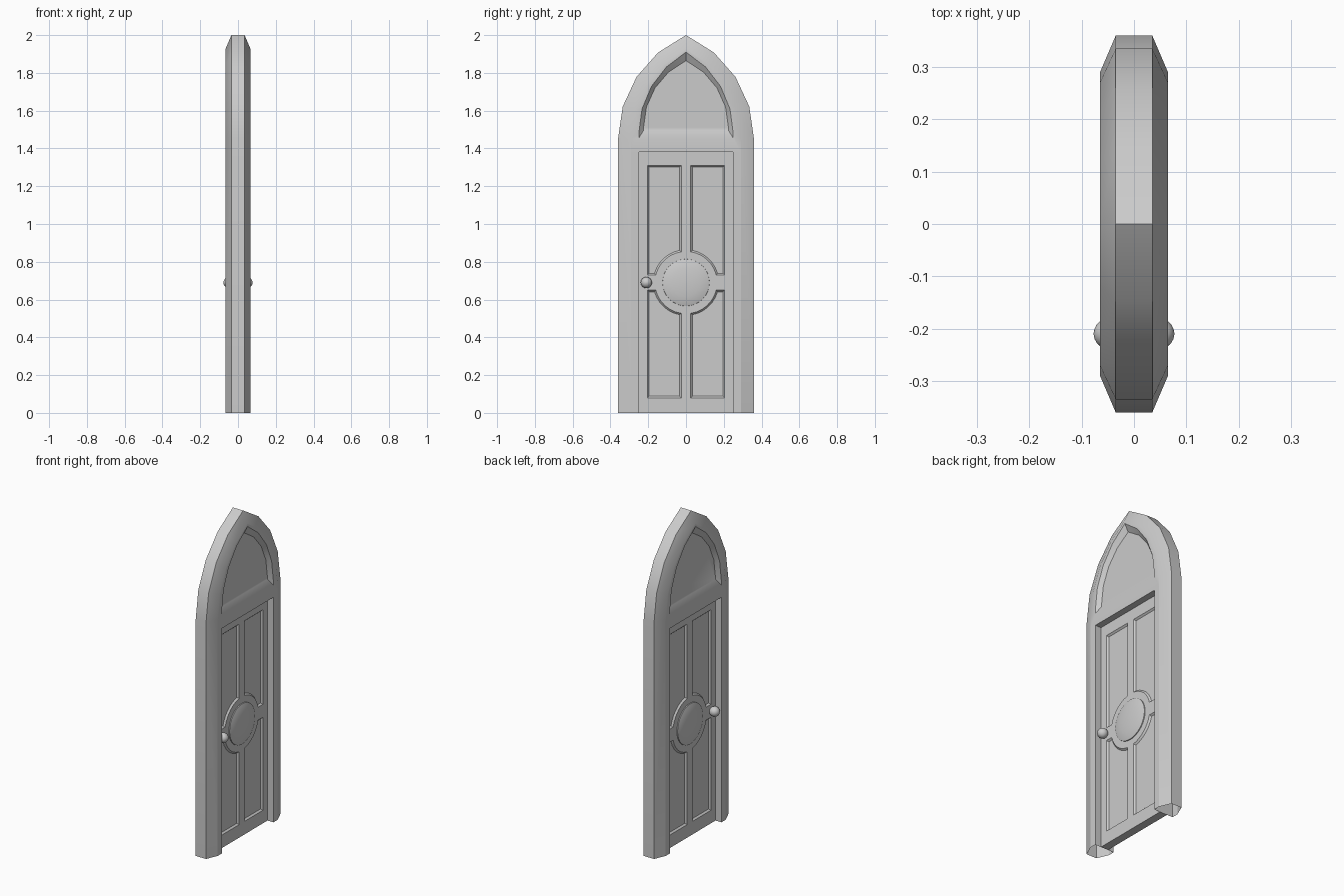
import bpy, bmesh
from math import sin, cos, asin, acos, pi

if "Cube" in bpy.data.objects:
    bpy.data.objects.remove(bpy.data.objects["Cube"])


def finish(name, bm, angle=30):
    bmesh.ops.remove_doubles(bm, verts=bm.verts, dist=0.0002)
    bmesh.ops.recalc_face_normals(bm, faces=bm.faces)
    me = bpy.data.meshes.new(name)
    bm.to_mesh(me)
    bm.free()
    ob = bpy.data.objects.new(name, me)
    bpy.context.collection.objects.link(ob)
    bpy.ops.object.select_all(action='DESELECT')
    ob.select_set(True)
    bpy.context.view_layer.objects.active = ob
    bpy.ops.object.shade_smooth_by_angle(angle=angle * pi / 180)
    return ob


def arch(w, apex, base, spring=1.45, n=4):
    """Pointed arch outline in (y, z), from right foot over the apex to left foot."""
    h = apex - spring
    r = (w * w + h * h) / (2 * w)
    end = asin(h / r) if r >= w else pi - asin(h / r)
    half = [(w, base)] + [(w - r + r * cos(end * i / n), spring + r * sin(end * i / n))
                          for i in range(n)]
    return half + [(0, apex)] + [(-y, z) for y, z in reversed(half)]


def loop(bm, pts, x):
    return [bm.verts.new((x, y, z)) for y, z in pts]


def face(bm, x, pts):
    bm.faces.new(loop(bm, pts, x))


def bridge(bm, a, b, closed=False):
    n = len(a)
    for i in range(n if closed else n - 1):
        j = (i + 1) % n
        bm.faces.new((a[i], a[j], b[j], b[i]))


# Frame: chamfered pointed arch with a doorway and a sunken panel above it
bm = bmesh.new()
outer = arch(0.36, 2.0, 0)
bridge(bm, loop(bm, outer, -0.035), loop(bm, outer, 0.035))
opening = [(0.25, 0), (0.25, 1.38), (-0.25, 1.38), (-0.25, 0)]
bridge(bm, loop(bm, opening, -0.065), loop(bm, opening, 0.065))
for s in (1, -1):
    bridge(bm, loop(bm, outer, s * 0.035), loop(bm, arch(0.29, 1.93, 0), s * 0.065))
    for m in (1, -1):
        face(bm, s * 0.065, [(m * 0.25, 0), (m * 0.29, 0), (m * 0.29, 1.38), (m * 0.25, 1.38)])
    rim = loop(bm, arch(0.25, 1.91, 1.455, 1.48), s * 0.065)
    floor = loop(bm, arch(0.225, 1.865, 1.495, 1.51), s * 0.042)
    bridge(bm, loop(bm, arch(0.29, 1.93, 1.38), s * 0.065), rim, True)
    bridge(bm, rim, floor, True)
    bm.faces.new(floor)
finish("door_frame", bm)

# Door leaf: four sunken panels that curve around the centre
CZ, FX = 0.69, 0.025


def panel(m, v, reach, d):
    """Panel outline in one quadrant, shrunk by d."""
    r, h, inner = 0.165 + d, 0.04 + d, 0.025 + d
    a0, a1 = asin(h / r), acos(inner / r)
    pts = [(0.205 - d, h)]
    pts += [(r * cos(a0 + (a1 - a0) * i / 6), r * sin(a0 + (a1 - a0) * i / 6)) for i in range(7)]
    pts += [(inner, reach - d), (0.205 - d, reach - d)]
    return [(m * y, CZ + v * z) for y, z in pts]


bm = bmesh.new()
edge = [(0.25, 0), (0.25, 1.38), (-0.25, 1.38), (-0.25, 0)]
bridge(bm, loop(bm, edge, -FX), loop(bm, edge, FX), True)
for s in (1, -1):
    for m in (1, -1):
        for v, reach, end in ((1, 0.62, 1.38), (-1, 0.61, 0)):
            p = loop(bm, panel(m, v, reach, 0), s * FX)
            q = loop(bm, panel(m, v, reach, 0.009), s * (FX - 0.01))
            bridge(bm, p, q, True)
            bm.faces.new(q)
            side, mid, top, corner = loop(
                bm, [(m * 0.25, CZ), (0, CZ), (0, end), (m * 0.25, end)], s * FX)
            for i in range(1, 7):
                bm.faces.new((mid, p[i], p[i + 1]))
            bm.faces.new((side, p[0], p[1], mid))
            bm.faces.new((mid, p[7], p[8], top))
            bm.faces.new((top, p[8], p[9], corner))
            bm.faces.new((corner, p[9], p[0], side))
finish("door_leaf", bm)


def lathe(name, profile, s, y, z, segs, angle):
    """Spin (x, radius) points about an axis along x."""
    bm = bmesh.new()
    rings = [loop(bm, [(y + r * cos(2 * pi * i / segs), z + r * sin(2 * pi * i / segs))
                       for i in range(segs)], s * x) for x, r in profile]
    for a, b in zip(rings, rings[1:]):
        bridge(bm, a, b, True)
    bm.faces.new(rings[-1])
    return finish(name, bm, angle)


# Domed medallion and round knob on both faces
dome = [(0.02, 0.125), (0.03, 0.124), (0.036, 0.105), (0.041, 0.075), (0.044, 0.04), (0.045, 0.006)]
ball = [(0.02, 0.012), (0.022, 0.012)] + [
    (0.047 - 0.03 * cos(pi * i / 10), 0.03 * sin(pi * i / 10)) for i in range(2, 10)] + [(0.077, 0.002)]
for s, tag in ((1, "right"), (-1, "left")):
    lathe("medallion_" + tag, dome, s, 0, CZ, 32, 35)
    lathe("knob_" + tag, ball, s, -0.21, CZ, 16, 40)
